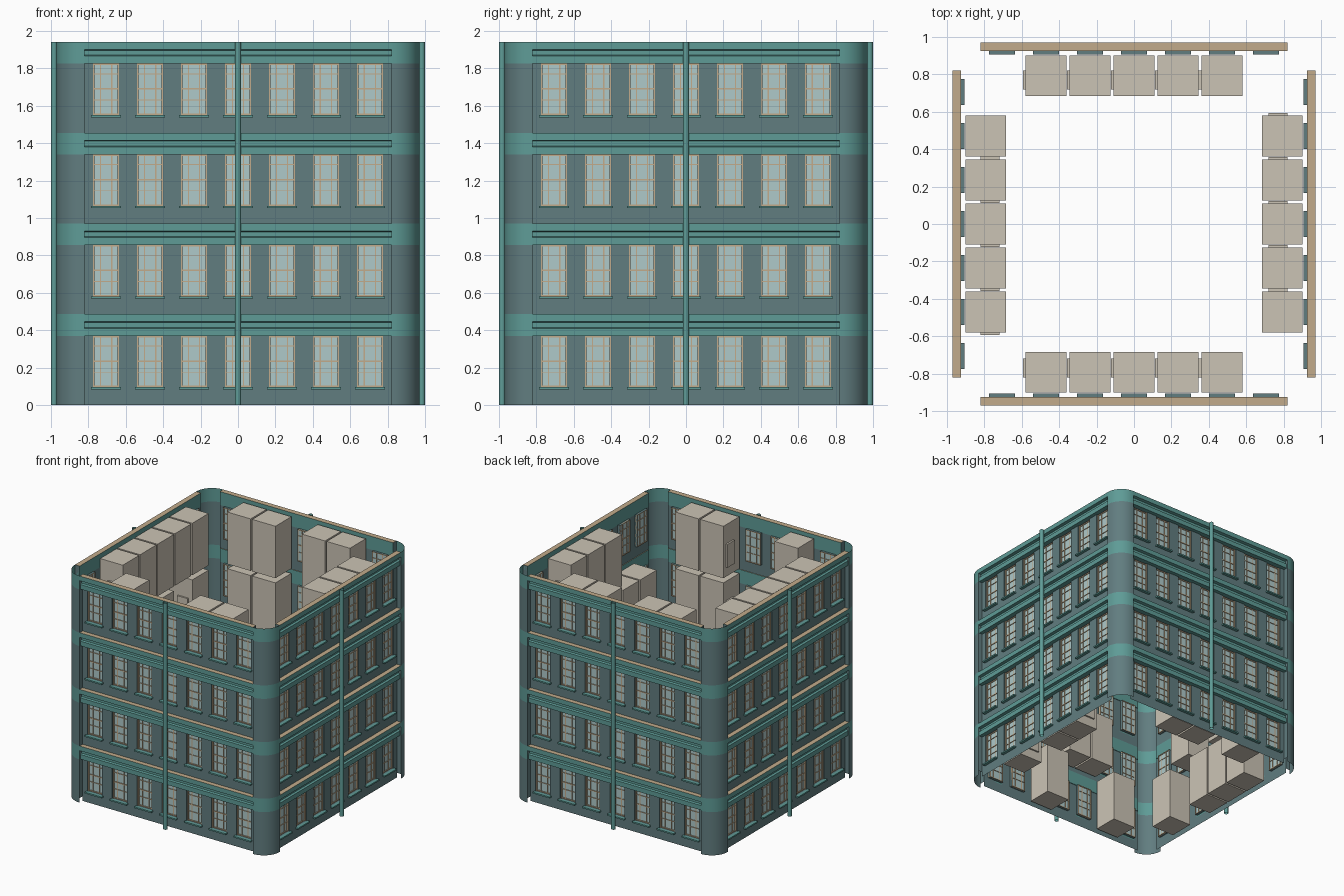
import bpy, bmesh, math
from mathutils import Matrix, Vector

cube = bpy.data.objects.get("Cube")
if cube:
    bpy.data.objects.remove(cube, do_unlink=True)


def material(name, rgb):
    m = bpy.data.materials.new(name)
    m.use_nodes = True
    m.diffuse_color = (*rgb, 1)
    bsdf = m.node_tree.nodes["Principled BSDF"]
    bsdf.inputs["Base Color"].default_value = (*rgb, 1)
    bsdf.inputs["Roughness"].default_value = 0.8
    return m


SLATE = material("slate_wall", (0.12, 0.205, 0.215))
TEAL = material("teal_trim", (0.113, 0.33, 0.307))
TAN = material("tan_ledge", (0.54, 0.41, 0.26))
CREAM = material("cream_room", (0.60, 0.55, 0.46))
GLASS = material("pale_glass", (0.43, 0.585, 0.585))

HEIGHT, STOREY, BAND = 1.94, 0.485, 0.37
FLOORS = [i * STOREY for i in range(4)]
HALF, OUTER, WALL, BACK = 0.82, 0.97, 0.93, 0.905
WINDOWS = [0.235 * i for i in range(-3, 4)]
WIN_W, WIN_Z0, WIN_Z1 = 0.07, 0.095, BAND
SIDES = ["front", "right", "back", "left"]


def quad(bm, pts, mat=0):
    f = bm.faces.new([bm.verts.new(p) for p in pts])
    f.material_index = mat
    return f


def box(bm, lo, hi, mat=0):
    lo, hi = Vector(lo), Vector(hi)
    scale = Matrix.Diagonal((*(hi - lo), 1))
    new = bmesh.ops.create_cube(bm, size=1, matrix=Matrix.Translation((lo + hi) / 2) @ scale)
    for f in {f for v in new["verts"] for f in v.link_faces}:
        f.material_index = mat


def to_mesh(bm, name, mats):
    mesh = bpy.data.meshes.new(name)
    bm.to_mesh(mesh)
    bm.free()
    for m in mats:
        mesh.materials.append(m)
    return mesh


def place(mesh, name, k):
    """Place a part made for the front on side k."""
    ob = bpy.data.objects.new(SIDES[k] + "_" + name, mesh)
    ob.rotation_euler.z = k * math.pi / 2
    bpy.context.collection.objects.link(ob)
    return ob


def on_all_sides(bm, name, mats):
    mesh = to_mesh(bm, name, mats)
    return [place(mesh, name, k) for k in range(4)]


# Wall panel with window openings and their reveals
bm = bmesh.new()
xs = [-HALF] + [w + s * WIN_W for w in WINDOWS for s in (-1, 1)] + [HALF]
for z in FLOORS:
    zs = [z, z + WIN_Z0, z + WIN_Z1, z + STOREY]
    for j in range(3):
        for i in range(len(xs) - 1):
            a, b, c, d = xs[i], xs[i + 1], zs[j], zs[j + 1]
            if j == 1 and i % 2 == 1:
                for p, q in (((a, c), (b, c)), ((b, c), (b, d)), ((b, d), (a, d)), ((a, d), (a, c))):
                    quad(bm, [(p[0], -WALL, p[1]), (q[0], -WALL, q[1]),
                              (q[0], -BACK, q[1]), (p[0], -BACK, p[1])])
            else:
                quad(bm, [(a, -WALL, c), (b, -WALL, c), (b, -WALL, d), (a, -WALL, d)])
    # Returns that join the panel to the corners
    for s in (-1, 1):
        low = max(z, 0.04)
        quad(bm, [(s * HALF, -WALL, low), (s * HALF, -OUTER, low),
                  (s * HALF, -OUTER, z + STOREY), (s * HALF, -WALL, z + STOREY)])
bmesh.ops.remove_doubles(bm, verts=bm.verts, dist=0.0001)
on_all_sides(bm, "wall", [SLATE])

# Windows: glass, tan frame and bars, teal sill
bm = bmesh.new()
for z in FLOORS:
    a, b = z + WIN_Z0, z + WIN_Z1
    for w in WINDOWS:
        quad(bm, [(w - WIN_W, -0.91, a), (w + WIN_W, -0.91, a),
                  (w + WIN_W, -0.91, b), (w - WIN_W, -0.91, b)], 0)
        for s in (-1, 1):
            edge = w + s * (WIN_W - 0.004)
            box(bm, (edge - 0.004, -0.922, a), (edge + 0.004, -BACK, b), 1)
            bar = w + s * 0.03
            box(bm, (bar - 0.003, -0.915, a), (bar + 0.003, -BACK, b), 1)
        for t, h in ((0.004, 0.004), (0.08, 0.002), (0.14, 0.004), (0.22, 0.002), (0.271, 0.004)):
            box(bm, (w - WIN_W, -0.916, a + t - h), (w + WIN_W, -BACK, a + t + h), 1)
        box(bm, (w - 0.08, -0.955, a - 0.012), (w + 0.08, -WALL, a), 2)
on_all_sides(bm, "windows", [GLASS, TAN, TEAL])

# Grooved bands between storeys, with tan tops
bm = bmesh.new()
profile = [(0.925, 0), (0.962, 0), (0.962, 0.04), (0.945, 0.045), (0.945, 0.07),
           (OUTER, 0.075), (OUTER, 0.115), (0.925, 0.115)]
for z in FLOORS:
    ends = [[bm.verts.new((s * HALF, -y, z + BAND + h)) for y, h in profile] for s in (-1, 1)]
    n = len(profile)
    for i in range(n):
        j = (i + 1) % n
        f = bm.faces.new((ends[0][i], ends[1][i], ends[1][j], ends[0][j]))
        f.material_index = 1 if i == n - 2 else 0
    for e in ends:
        bm.faces.new(e)
bmesh.ops.recalc_face_normals(bm, faces=bm.faces)
on_all_sides(bm, "bands", [TEAL, TAN])

# Rounded corner sheets, striped at band height
bm = bmesh.new()
levels = sorted([z + h for z in FLOORS for h in (0, BAND)] + [HEIGHT])
STEPS, RADIUS = 12, OUTER - HALF
rows = []
for z in levels:
    angles = [-math.pi / 2 + math.pi / 2 * i / STEPS for i in range(STEPS + 1)]
    rows.append([bm.verts.new((HALF + RADIUS * math.cos(t), -HALF + RADIUS * math.sin(t), z))
                 for t in angles])
for j in range(len(rows) - 1):
    for i in range(STEPS):
        f = bm.faces.new((rows[j][i], rows[j][i + 1], rows[j + 1][i + 1], rows[j + 1][i]))
        f.material_index = j % 2
        f.smooth = True
on_all_sides(bm, "corner", [SLATE, TEAL])

# Open drainpipe in the middle of each side
bm = bmesh.new()
bmesh.ops.create_cone(bm, cap_ends=False, segments=12, radius1=0.017, radius2=0.017, depth=HEIGHT,
                      matrix=Matrix.Translation((0, -0.983, HEIGHT / 2)))
for f in bm.faces:
    f.smooth = True
on_all_sides(bm, "drainpipe", [TEAL])

# Rooms behind the windows: one pattern per side, storeys from the ground up
ROOMS = {
    "front": ["x..x.", ".xx.x", "...xx", "x..xx"],
    "right": ["x.xx.", ".x.xx", "xx...", "..xxx"],
    "back": [".xx.x", "x.x..", "...xx", "xx.xx"],
    "left": ["xxx.x", ".x.x.", "x.xx.", "xxxxx"],
}
for k, side in enumerate(SIDES):
    bm = bmesh.new()
    for z, pattern in zip(FLOORS, ROOMS[side]):
        for w, mark in zip(WINDOWS[1:-1], pattern):
            if mark == "x":
                box(bm, (w - 0.11, -0.9, z + 0.02), (w + 0.11, -0.685, z + 0.465))
                # Small side panel
                s = 1 if side in ("right", "back", "left") else -1
                a, b = sorted((w + s * 0.11, w + s * 0.124))
                box(bm, (a, -0.82, z + 0.1), (b, -0.72, z + 0.3))
    place(to_mesh(bm, "rooms", [CREAM]), "rooms", k)
